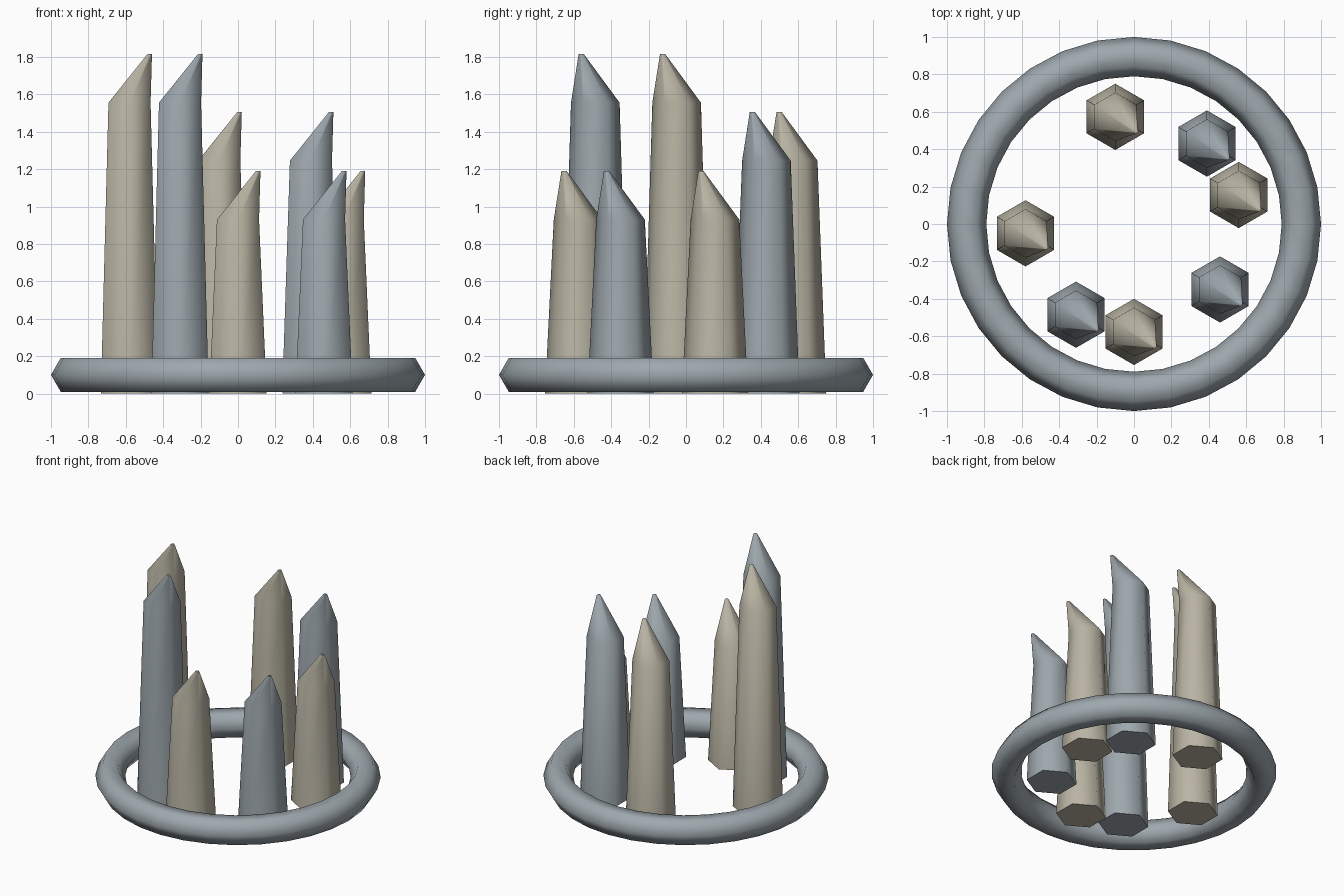
import bpy, bmesh, math
from mathutils import Vector

cube = bpy.data.objects.get("Cube")
if cube:
    bpy.data.objects.remove(cube, do_unlink=True)


def make_material(name, rgb):
    mat = bpy.data.materials.new(name)
    mat.use_nodes = True
    mat.diffuse_color = (*rgb, 1)
    mat.node_tree.nodes["Principled BSDF"].inputs["Base Color"].default_value = (*rgb, 1)
    return mat


GREY = make_material("blue grey stone", (0.34, 0.39, 0.42))
BEIGE = make_material("beige stone", (0.49, 0.46, 0.37))


def finish(bm, name, mat, location):
    bmesh.ops.recalc_face_normals(bm, faces=bm.faces)
    mesh = bpy.data.meshes.new(name)
    bm.to_mesh(mesh)
    bm.free()
    mesh.materials.append(mat)
    obj = bpy.data.objects.new(name, mesh)
    obj.location = location
    bpy.context.collection.objects.link(obj)
    bpy.ops.object.select_all(action="DESELECT")
    obj.select_set(True)
    bpy.context.view_layer.objects.active = obj
    bpy.ops.object.shade_smooth_by_angle(angle=math.radians(70))


def hexagon(bm, centre, radius):
    return [bm.verts.new(Vector(centre) + radius * Vector((math.cos(a), math.sin(a), 0)))
            for a in (math.radians(30 + 60 * i) for i in range(6))]


def bridge(bm, lower, upper):
    n = len(lower)
    for i in range(n):
        j = (i + 1) % n
        bm.faces.new((lower[i], lower[j], upper[j], upper[i]))


# Tapered six-sided stone with a tip leaning to one corner
def standing_stone(name, x, y, height, mat):
    bm = bmesh.new()
    base = hexagon(bm, (0, 0, 0), 0.177)
    shoulder = hexagon(bm, (0, 0, height - 0.26), 0.13)
    tip = hexagon(bm, (0.108, -0.075, height), 0.014)
    bridge(bm, base, shoulder)
    bridge(bm, shoulder, tip)
    bm.faces.new(base)
    bm.faces.new(tip)
    finish(bm, name, mat, (x, y, 0))


# Ring around the stones, with a six-sided section
def base_ring(segments=32, major=0.895, minor=0.105):
    bm = bmesh.new()
    loops = []
    for s in range(segments):
        turn = math.tau * s / segments
        loop = []
        for k in range(6):
            a = math.tau * k / 6
            r = major + minor * math.cos(a)
            loop.append(bm.verts.new((r * math.cos(turn), r * math.sin(turn), minor * math.sin(a))))
        loops.append(loop)
    for s in range(segments):
        bridge(bm, loops[s], loops[(s + 1) % segments])
    finish(bm, "base_ring", GREY, (0, 0, 0.1))


base_ring()
for name, x, y, height, mat in (
    ("tall_stone_side", -0.58, -0.05, 1.815, BEIGE),
    ("tall_stone_front", -0.31, -0.485, 1.815, GREY),
    ("middle_stone_back", -0.10, 0.573, 1.505, BEIGE),
    ("middle_stone_corner", 0.39, 0.43, 1.505, GREY),
    ("short_stone_side", 0.56, 0.155, 1.19, BEIGE),
    ("short_stone_corner", 0.46, -0.35, 1.19, GREY),
    ("short_stone_front", 0.0, -0.577, 1.19, BEIGE),
):
    standing_stone(name, x, y, height, mat)
